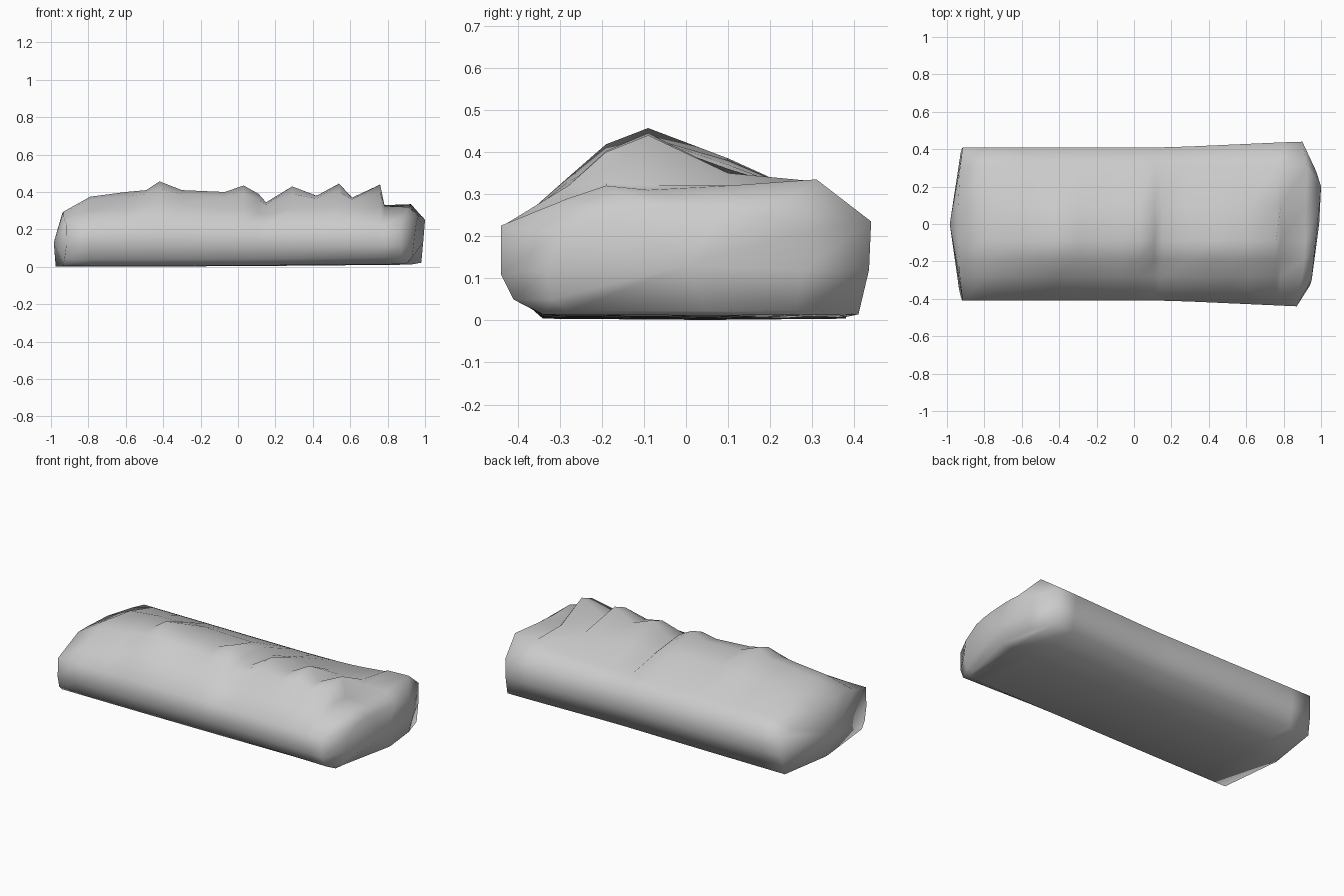
import bpy, bmesh

# Stations along the loaf: x, front-shoulder z, crest z, back-slope z, back-shoulder z
STATIONS = [
    (-0.91, 0.26, 0.29, 0.28, 0.25),
    (-0.79, 0.30, 0.375, 0.35, 0.29),
    (-0.60, 0.31, 0.40, 0.37, 0.29),
    (-0.49, 0.33, 0.41, 0.37, 0.29),
    (-0.42, 0.34, 0.457, 0.38, 0.29),
    (-0.30, 0.33, 0.41, 0.385, 0.29),
    (-0.07, 0.31, 0.40, 0.38, 0.29),
    (0.03, 0.31, 0.435, 0.38, 0.29),
    (0.11, 0.29, 0.39, 0.37, 0.29),
    (0.15, 0.28, 0.345, 0.335, 0.29),
    (0.29, 0.31, 0.43, 0.36, 0.29),
    (0.42, 0.31, 0.38, 0.34, 0.295),
    (0.54, 0.32, 0.445, 0.35, 0.30),
    (0.61, 0.31, 0.37, 0.34, 0.305),
    (0.76, 0.32, 0.44, 0.35, 0.32),
    (0.785, 0.29, 0.32, 0.32, 0.33),
    (0.87, 0.29, 0.31, 0.32, 0.335),
]


def ring(x, front, crest, slope, back):
    """Cross-section (y, z) running from the base front over the top to the back."""
    t = (x + 1) / 2
    w = 0.41 + 0.03 * max(0, (x - 0.2) / 0.67)
    base = 0.004 + 0.012 * t * t
    return [(-0.34, base), (-w + 0.03, base + 0.035), (-w, 0.11), (-w, 0.225),
            (-0.28, front), (-0.19, (front + crest) / 2 + 0.02), (-0.09, crest),
            (0.10, slope), (0.31, back), (w, 0.235), (w - 0.005, 0.12),
            (w - 0.03, base), (0.05, base - 0.003)]


def bulge(x, y, z):
    """Bow both ends outwards."""
    k = 1 - min(1, (y / 0.44) ** 2)
    if x < -0.9:
        return x - 0.075 * k * max(0.2, 1 - abs(z - 0.05) * 2.5)
    if x > 0.86:
        return x + 0.05 * k + (0.03 if y > 0.1 else 0)
    return x


bm = bmesh.new()
rings = []
for s in STATIONS:
    rings.append([bm.verts.new((bulge(s[0], y, z), y, z)) for y, z in ring(*s)])

# Narrower rounded nose at the right end
nose = [(0.91, -0.28, 0.022), (0.93, -0.32, 0.05), (0.94, -0.33, 0.12), (0.95, -0.30, 0.21),
        (0.96, -0.20, 0.26), (0.965, -0.14, 0.27), (0.975, -0.06, 0.27), (0.99, 0.09, 0.265),
        (1.0, 0.20, 0.25), (0.975, 0.28, 0.21), (0.975, 0.28, 0.12), (0.96, 0.26, 0.025),
        (0.98, 0.05, 0.022)]
rings.append([bm.verts.new(p) for p in nose])

# Skin between sections and close the ends
for a, b in zip(rings, rings[1:]):
    n = len(a)
    for i in range(n):
        j = (i + 1) % n
        bm.faces.new((a[i], a[j], b[j], b[i]))
for r, cx in ((rings[0], -0.985), (rings[-1], 0.99)):
    c = bm.verts.new((cx, 0.0, 0.13))
    for i in range(len(r)):
        bm.faces.new((r[i], r[(i + 1) % len(r)], c))
bmesh.ops.recalc_face_normals(bm, faces=bm.faces)

mesh = bpy.data.meshes.new("loaf")
bm.to_mesh(mesh)
bm.free()
loaf = bpy.data.objects.new("loaf", mesh)
bpy.context.collection.objects.link(loaf)
for p in mesh.polygons:
    p.use_smooth = True
